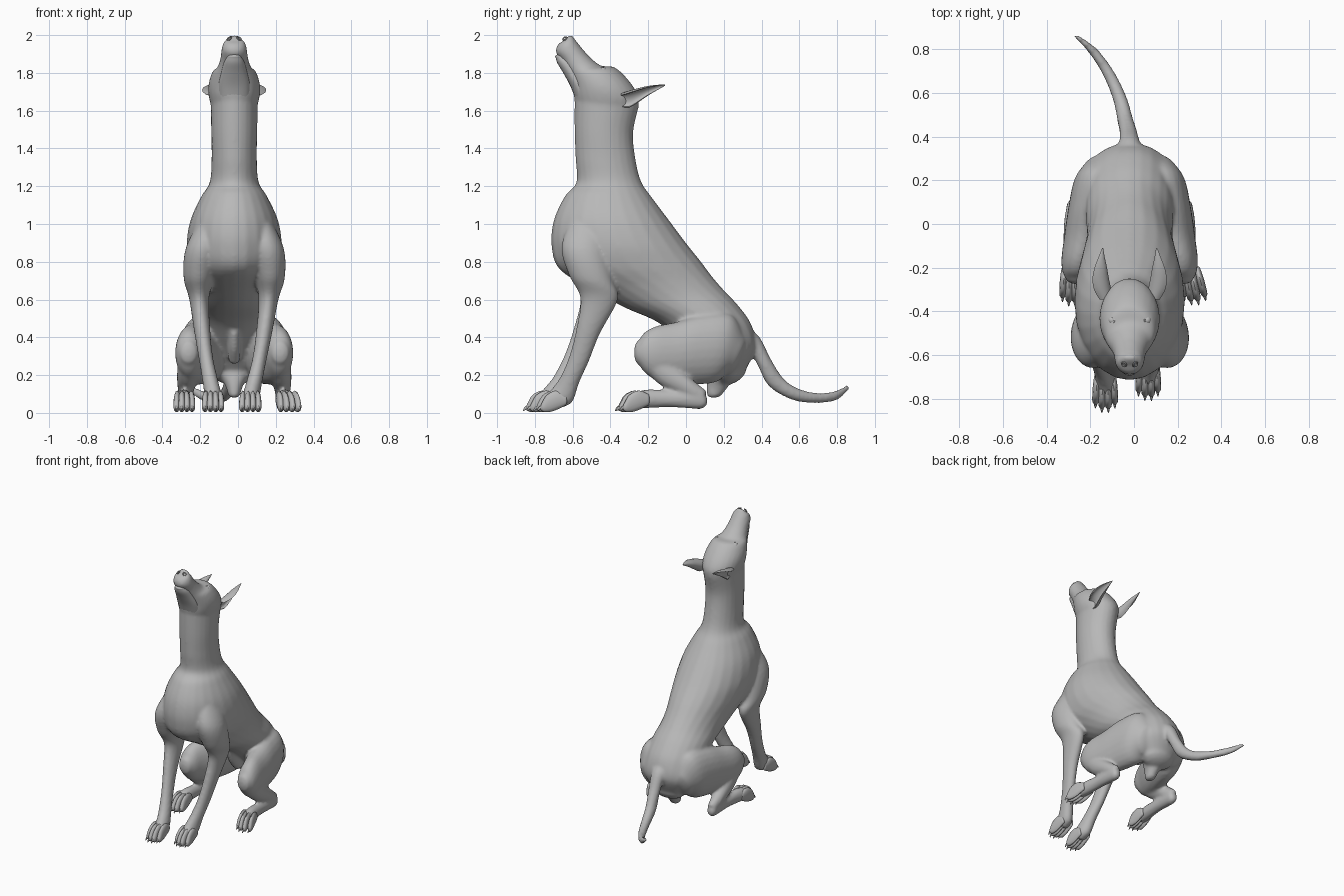
import bpy, bmesh, math
from mathutils import Vector

cube = bpy.data.objects.get("Cube")
if cube:
    bpy.data.objects.remove(cube, do_unlink=True)

grey = bpy.data.materials.new("plain grey")
grey.use_nodes = True
grey.diffuse_color = (0.48, 0.48, 0.48, 1)
grey.node_tree.nodes["Principled BSDF"].inputs["Base Color"].default_value = (0.48, 0.48, 0.48, 1)


def spline(rows, steps):
    """Catmull-Rom interpolation of rows of numbers."""
    rows = [rows[0]] + list(rows) + [rows[-1]]
    out = []
    for i in range(1, len(rows) - 2):
        for k in range(steps):
            t = k / steps
            out.append([0.5 * (2 * b + (c - a) * t + (2 * a - 5 * b + 4 * c - d) * t * t
                               + (3 * b - a - 3 * c + d) * t ** 3)
                        for a, b, c, d in zip(*rows[i - 1:i + 3])])
    return out + [list(rows[-1])]


def skin(bm, rings):
    """Join rings of points into a closed tube."""
    vs = [[bm.verts.new(p) for p in r] for r in rings]
    n = len(vs[0])
    for a, b in zip(vs, vs[1:]):
        for i in range(n):
            j = (i + 1) % n
            bm.faces.new((a[i], a[j], b[j], b[i]))
    bm.faces.new(vs[0][::-1])
    bm.faces.new(vs[-1])


def dome(ring, inner, bulge):
    """Shrinking rings that round off the end of a tube."""
    c = sum(ring, Vector()) / len(ring)
    out = (c - sum(inner, Vector()) / len(inner)).normalized() * bulge
    return [[c + (p - c) * math.cos(a) + out * math.sin(a) for p in ring]
            for a in (0.4, 0.8, 1.15, 1.4)]


def loft(bm, rows, warp=lambda p: p, steps=5, n=24):
    """Rows: x centre, one profile edge (y, z), the other edge (y, z), half width."""
    rings = []
    for x, ay, az, by, bz, w in spline(rows, steps):
        c = Vector((x, (ay + by) / 2, (az + bz) / 2))
        v = Vector((0, (ay - by) / 2, (az - bz) / 2))
        rings.append([c + v * math.cos(2 * math.pi * i / n)
                      + Vector((w * math.sin(2 * math.pi * i / n), 0, 0)) for i in range(n)])
    start = dome(rings[0], rings[1], rows[0][5] * 0.5)[::-1]
    end = dome(rings[-1], rings[-2], rows[-1][5] * 0.5)
    skin(bm, [[warp(p) for p in r] for r in start + rings + end])


def finish(bm, name, angle=60):
    bmesh.ops.recalc_face_normals(bm, faces=bm.faces)
    me = bpy.data.meshes.new(name)
    bm.to_mesh(me)
    bm.free()
    ob = bpy.data.objects.new(name, me)
    bpy.context.collection.objects.link(ob)
    me.materials.append(grey)
    bpy.ops.object.select_all(action='DESELECT')
    ob.select_set(True)
    bpy.context.view_layer.objects.active = ob
    bpy.ops.object.shade_smooth_by_angle(angle=math.radians(angle))
    return ob


def rim(name, loc, normal, major, minor):
    """Small raised ring lying on the surface."""
    bpy.ops.mesh.primitive_torus_add(
        major_segments=20, minor_segments=8, major_radius=major, minor_radius=minor,
        location=loc, rotation=Vector(normal).to_track_quat('Z', 'Y').to_euler())
    ob = bpy.context.object
    ob.name = name
    ob.data.materials.append(grey)
    bpy.ops.object.shade_smooth_by_angle()


def fore_warp(s):
    def f(p):
        if s > 0:
            return p
        return Vector((-p.x - 0.03 - 0.035 * max(0, 1 - p.z),
                       p.y - 0.055 * max(0, 1 - p.z / 0.6), p.z))
    return f


def hind_warp(s):
    return lambda p: p if s > 0 else Vector((-p.x - 0.04, p.y, p.z))


C = -0.02
bm = bmesh.new()

# Neck, chest and rump
loft(bm, [(C, -.59, 1.68, -.25, 1.62, .125), (C, -.59, 1.50, -.28, 1.48, .122),
          (C, -.585, 1.35, -.265, 1.33, .12), (C, -.58, 1.22, -.235, 1.22, .13),
          (C, -.64, 1.15, -.18, 1.14, .175), (C, -.70, 1.02, -.09, 1.02, .232),
          (C, -.712, .88, 0, .90, .252), (C, -.665, .755, .08, .80, .238),
          (C, -.48, .645, .14, .72, .21), (C, -.33, .56, .20, .65, .197),
          (C, -.15, .48, .275, .57, .20), (C, -.02, .37, .345, .47, .20),
          (C, .08, .27, .37, .35, .19), (C, .15, .19, .32, .235, .12)])
# Skull and muzzle
loft(bm, [(C, -.575, 1.60, -.255, 1.60, .115), (C, -.595, 1.68, -.25, 1.67, .135),
          (C, -.60, 1.73, -.295, 1.75, .136), (C, -.615, 1.78, -.375, 1.828, .116),
          (C, -.635, 1.82, -.45, 1.838, .09), (C, -.66, 1.865, -.51, 1.885, .074),
          (C, -.69, 1.91, -.55, 1.93, .068), (C, -.678, 1.95, -.58, 1.968, .058),
          (C, -.645, 1.972, -.60, 1.99, .038)])
# Loose skin below the rump, and the belly fold
loft(bm, [(C, .28, .24, .12, .22, .10), (C, .23, .15, .11, .15, .05),
          (C, .19, .095, .11, .095, .032)])
loft(bm, [(C, -.10, .42, -.02, .46, .03), (C, -.06, .335, .04, .37, .034),
          (C, 0, .265, .07, .29, .03)])
# Tail
loft(bm, [(C, .31, .47, .27, .38, .06), (C, .39, .40, .32, .36, .05),
          (-.025, .447, .29, .38, .25, .041), (-.04, .51, .19, .44, .14, .036),
          (-.065, .585, .133, .565, .068, .033), (-.118, .695, .105, .69, .052, .03),
          (-.19, .79, .117, .80, .068, .026), (-.262, .85, .15, .864, .125, .015)])

for s in (1, -1):
    # Foreleg with shoulder
    loft(bm, [(.12, -.60, 1.04, -.40, 1.02, .05), (.15, -.66, .88, -.41, .86, .093),
              (.168, -.62, .73, -.385, .70, .08), (.162, -.56, .61, -.36, .60, .053),
              (.14, -.58, .45, -.455, .42, .043), (.115, -.615, .31, -.515, .27, .038),
              (.09, -.66, .20, -.565, .16, .041), (.072, -.70, .14, -.60, .06, .045),
              (.066, -.735, .10, -.65, .03, .045)], fore_warp(s))
    # Thigh
    loft(bm, [(.10, .31, .41, .21, .20, .09), (.125, .24, .52, .15, .16, .11),
              (.155, .09, .52, .03, .15, .108), (.185, -.05, .482, -.07, .155, .095),
              (.212, -.155, .46, -.16, .175, .08), (.22, -.215, .43, -.215, .21, .068),
              (.222, -.25, .385, -.25, .255, .05)], hind_warp(s))
    # Shin
    loft(bm, [(.22, -.16, .34, -.25, .26, .055), (.228, -.06, .26, -.14, .15, .055),
              (.235, .03, .18, -.01, .09, .045), (.235, .105, .12, .05, .05, .034)],
         hind_warp(s))
    # Hind foot
    loft(bm, [(.235, .11, .085, .095, .03, .025), (.235, .07, .125, .07, .02, .036),
              (.24, -.08, .12, -.08, .03, .036), (.248, -.20, .125, -.20, .025, .041),
              (.256, -.265, .11, -.265, .025, .042)], hind_warp(s))

body = finish(bm, "body")
rm = body.modifiers.new("Blend", 'REMESH')
rm.mode = 'VOXEL'
rm.voxel_size = 0.0105
rm.use_smooth_shade = True
sm = body.modifiers.new("Soften", 'SMOOTH')
sm.factor, sm.iterations = 0.5, 6

# Lower jaw, kept apart so the mouth line shows
bm = bmesh.new()
loft(bm, [(C, -.585, 1.66, -.48, 1.68, .085), (C, -.612, 1.73, -.52, 1.75, .082),
          (C, -.65, 1.80, -.56, 1.82, .066), (C, -.68, 1.85, -.60, 1.87, .052),
          (C, -.69, 1.88, -.64, 1.89, .036)])
finish(bm, "lower_jaw")

for s, side in ((1, "left"), (-1, "right")):
    # Cupped ear, a crescent section swept backwards to a point, open outwards
    bm = bmesh.new()
    rings = []
    for y, x, z, w, h in spline([(-.345, .115, 1.655, .035, .035), (-.30, .132, 1.66, .048, .046),
                                 (-.25, .14, 1.682, .046, .038), (-.20, .138, 1.705, .035, .026),
                                 (-.15, .131, 1.723, .017, .014), (-.11, .124, 1.735, .003, .003)], 4):
        arc = [math.radians(-15 + 200 * k / 10) for k in range(11)]
        pts = [(math.cos(a), math.sin(a)) for a in arc]
        pts += [(.85 * math.cos(a), .5 * math.sin(a) - .05) for a in reversed(arc)]
        t = math.radians(65)
        rings.append([Vector((C + s * (x + w * (u * math.cos(t) - v * math.sin(t))), y,
                              z + h * (u * math.sin(t) + v * math.cos(t)))) for u, v in pts])
    skin(bm, rings)
    finish(bm, side + "_ear")

    # Eye, eyelid and nostril
    bpy.ops.mesh.primitive_uv_sphere_add(segments=16, ring_count=10, radius=.019,
                                         location=(C + s * .08, -.44, 1.811))
    eye = bpy.context.object
    eye.name = side + "_eye"
    eye.data.materials.append(grey)
    bpy.ops.object.shade_smooth_by_angle()
    rim(side + "_eyelid", (C + s * .082, -.439, 1.815), (s * .6, .2, .75), .018, .005)
    rim(side + "_nostril", (C + s * .026, -.642, 1.982), (s * .5, -.5, .7), .011, .004)

# Toes and claws for each paw: centre x, centre y, spread, outward turn
paws = {"left_fore": (.065, -.737, .027, 0), "right_fore": (-.132, -.792, .027, 0),
        "left_hind": (.266, -.30, .029, .2), "right_hind": (-.284, -.305, .026, 0)}
for name, (px, py, gap, turn) in paws.items():
    toes, claws = bmesh.new(), bmesh.new()
    for k in (-1.5, -.5, .5, 1.5):
        back = .02 * (abs(k) - .5)

        def place(p):
            return Vector((px + p.x + k * gap * (1 - 1.5 * p.y) - turn * p.y, py + p.y + back, p.z))
        loft(toes, [(0, .08, .10, .08, .04, .014), (0, .03, .118, .04, .02, .018),
                    (0, -.02, .095, 0, .006, .018), (0, -.045, .055, -.03, .004, .016),
                    (0, -.054, .035, -.045, .01, .009)], place, 4, 14)
        loft(claws, [(0, -.04, .042, -.04, .02, .008), (0, -.06, .034, -.058, .016, .006),
                     (0, -.072, .014, -.068, .009, .002)], place, 2, 8)
    finish(toes, name + "_toes")
    finish(claws, name + "_claws")
